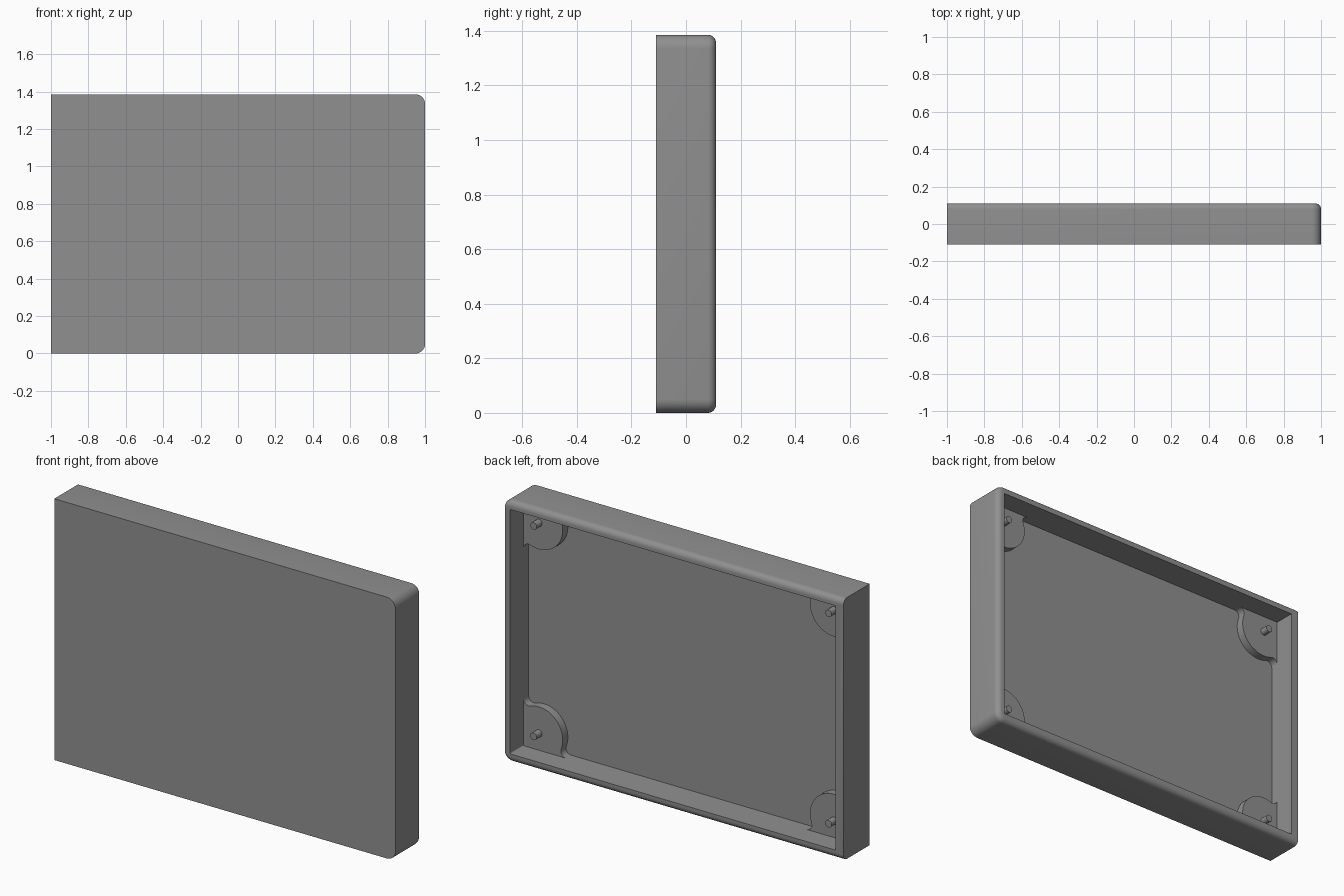
import bpy, bmesh, math

if "Cube" in bpy.data.objects:
    bpy.data.objects.remove(bpy.data.objects["Cube"])

H, D, WALL = 1.385, 0.11, 0.045      # height, half depth, wall thickness
FLOOR, PAD = -0.046, -0.003          # y of the inner floor and of the corner pads
OFF, R, F = 0.09, 0.14, 0.03         # post offset from walls, pad radius, pad fillet

grey = bpy.data.materials.new("grey")
grey.diffuse_color = (0.28, 0.28, 0.28, 1)
grey.use_nodes = True
grey.node_tree.nodes["Principled BSDF"].inputs["Base Color"].default_value = grey.diffuse_color


def arc(cx, cz, r, a0, a1, n=8):
    return [(cx + r * math.cos(math.radians(a0 + (a1 - a0) * i / n)),
             cz + r * math.sin(math.radians(a0 + (a1 - a0) * i / n))) for i in range(n + 1)]


def outline(x0, x1, z0, z1, r):
    """Rectangle with rounded corners on the +x side only."""
    return ([(x0, z0)] + arc(x1 - r, z0 + r, r, -90, 0)
            + arc(x1 - r, z1 - r, r, 0, 90) + [(x0, z1)])


def loft(name, rings):
    """Closed solid through rings of (y, [(x, z), ...])."""
    bm = bmesh.new()
    loops = [[bm.verts.new((x, y, z)) for x, z in pts] for y, pts in rings]
    for a, b in zip(loops, loops[1:]):
        for i in range(len(a)):
            j = (i + 1) % len(a)
            bm.faces.new((a[i], a[j], b[j], b[i]))
    bm.faces.new(loops[0][::-1])
    bm.faces.new(loops[-1])
    bmesh.ops.recalc_face_normals(bm, faces=bm.faces)
    mesh = bpy.data.meshes.new(name)
    bm.to_mesh(mesh)
    bm.free()
    mesh.materials.append(grey)
    ob = bpy.data.objects.new(name, mesh)
    bpy.context.collection.objects.link(ob)
    bpy.ops.object.select_all(action='DESELECT')
    ob.select_set(True)
    bpy.context.view_layer.objects.active = ob
    bpy.ops.object.shade_smooth_by_angle(angle=math.radians(30))
    return ob


# Tray: flat front, three rounded back edges, square left end, hollow from the back
rings = [(-D, outline(-1, 1, 0, H, 0.05))]
for inset, back in arc(0, 0, 0.03, 0, 90, 6):
    d = 0.03 - inset
    rings.append((D - 0.03 + back, outline(-1, 1 - d, d, H - d, 0.05 - d)))
inner = outline(-1 + WALL, 1 - WALL, WALL, H - WALL, 0.005)
rings += [(D, inner), (FLOOR, inner)]
loft("tray", rings)

# Pad shape measured from an inner corner: a round pad blended into both walls
h = math.sqrt((R + F) ** 2 - (F - OFF) ** 2)
a = math.degrees(math.atan2(h, F - OFF))
tip = OFF + h
pad = [(-0.01, -0.01), (tip, -0.01)]
pad += arc(tip, F, F, 270, 270 - a, 8)
pad += arc(OFF, OFF, R, 90 - a, a, 24)[1:-1]
pad += arc(F, tip, F, a - 180, -180, 8)
pad += [(-0.01, tip)]
post = arc(OFF, OFF, 0.019, 0, 345, 23)

# Corner pads and posts, mirrored into all four corners
for sx, side in ((-1, "left"), (1, "right")):
    for sz, level in ((-1, "lower"), (1, "upper")):
        def place(pts):
            return [(sx * (1 - WALL - u), H / 2 + sz * (H / 2 - WALL - v)) for u, v in pts]
        loft(f"{level}_{side}_pad", [(FLOOR - 0.01, place(pad)), (PAD, place(pad))])
        loft(f"{level}_{side}_post", [(PAD - 0.01, place(post)), (PAD + 0.045, place(post))])
